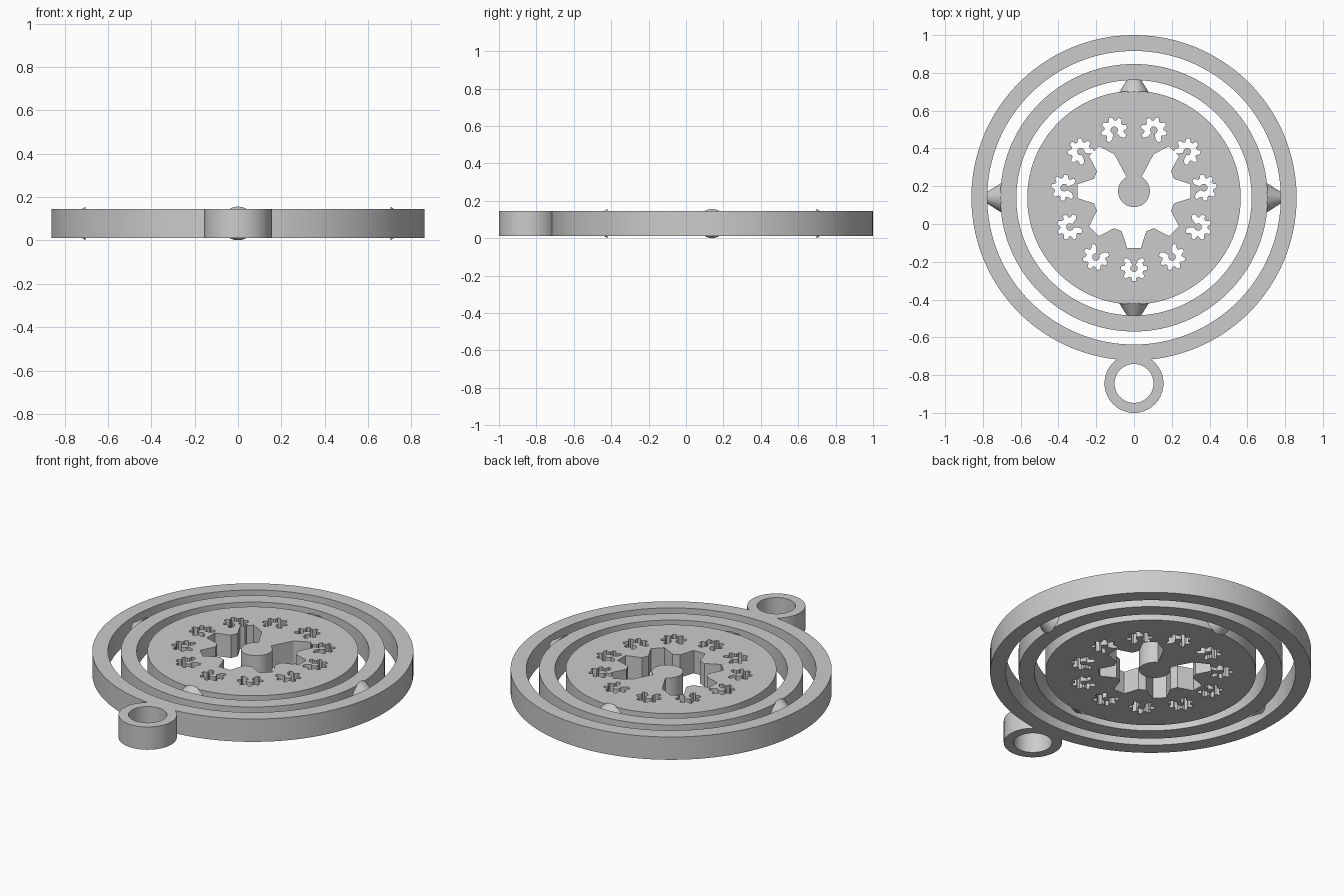
import bpy, bmesh, math
from mathutils import Matrix, Vector

cube = bpy.data.objects.get("Cube")
if cube:
    bpy.data.objects.remove(cube)

BOTTOM, TOP = 0.011, 0.146
MID = (BOTTOM + TOP) / 2
CENTRE = Vector((0, 0.139, 0))

grey = bpy.data.materials.new("plain_grey")
grey.use_nodes = True
grey.diffuse_color = (0.6, 0.6, 0.6, 1)
grey.node_tree.nodes["Principled BSDF"].inputs["Base Color"].default_value = (0.6, 0.6, 0.6, 1)


def make_object(name, bm):
    bmesh.ops.recalc_face_normals(bm, faces=bm.faces[:])
    mesh = bpy.data.meshes.new(name)
    bm.to_mesh(mesh)
    bm.free()
    mesh.materials.append(grey)
    obj = bpy.data.objects.new(name, mesh)
    bpy.context.collection.objects.link(obj)
    return obj


def select_only(obj):
    bpy.ops.object.select_all(action='DESELECT')
    obj.select_set(True)
    bpy.context.view_layer.objects.active = obj


def smooth(obj):
    select_only(obj)
    bpy.ops.object.shade_smooth_by_angle(angle=math.radians(30))


def combine(obj, other, operation):
    """Apply a boolean and discard the helper."""
    mod = obj.modifiers.new(operation, 'BOOLEAN')
    mod.operation = operation
    mod.solver = 'EXACT'
    mod.object = other
    select_only(obj)
    bpy.ops.object.modifier_apply(modifier=mod.name)
    bpy.data.objects.remove(other)


def ring(name, inner, outer, centre, segments=128):
    """Rectangular section turned about the vertical axis."""
    bm = bmesh.new()
    section = [(inner, BOTTOM), (outer, BOTTOM), (outer, TOP), (inner, TOP)]
    loops = []
    for i in range(segments):
        a = math.tau * i / segments
        loops.append([bm.verts.new((centre.x + r * math.cos(a), centre.y + r * math.sin(a), z))
                      for r, z in section])
    for i in range(segments):
        a, b = loops[i], loops[(i + 1) % segments]
        for k in range(4):
            n = (k + 1) % 4
            bm.faces.new((a[k], b[k], b[n], a[n]))
    return make_object(name, bm)


def prism(name, points, low, high):
    bm = bmesh.new()
    face = bm.faces.new([bm.verts.new((p[0], p[1], low)) for p in points])
    moved = bmesh.ops.extrude_face_region(bm, geom=[face])["geom"]
    verts = [v for v in moved if isinstance(v, bmesh.types.BMVert)]
    bmesh.ops.translate(bm, verts=verts, vec=(0, 0, high - low))
    return make_object(name, bm)


def circle(radius, start, end, count):
    return [(radius * math.cos(start + (end - start) * i / count),
             radius * math.sin(start + (end - start) * i / count)) for i in range(count + 1)]


def gear_outline(centre, scale, turn):
    """Eight-tooth gear opening; the tooth at +y gives way to a wedge holding a hub."""
    tip, root, hub = 0.302, 0.222, 0.0845
    polar = []
    for tooth in range(1, 8):
        a = 90 + 45 * tooth
        polar += [(root, a - 17), (tip, a - 7), (tip, a + 7), (root, a + 17)]
    # hub arc, walked back the other way
    steps = 36
    polar += [(hub, 90 - 28 - (360 - 56) * i / steps) for i in range(steps + 1)]
    result = []
    for r, deg in polar:
        a = math.radians(deg) + turn
        result.append((centre.x + scale * r * math.cos(a), centre.y + scale * r * math.sin(a)))
    return result


def pivot_cone(name, direction, base):
    """Pointed pivot lying flat, aimed outwards from the centre."""
    bm = bmesh.new()
    length = 0.122
    turn = Vector((0, 0, 1)).rotation_difference(direction).to_matrix().to_4x4()
    place = Matrix.Translation(CENTRE + Vector((0, 0, MID)) + direction * (base + length / 2))
    bmesh.ops.create_cone(bm, cap_ends=True, segments=64, radius1=0.0775, radius2=0.0005,
                          depth=length, matrix=place @ turn)
    smooth(make_object(name, bm))


# Outer ring with hanging loop
outer_ring = ring("outer_ring", 0.777, 0.861, CENTRE)
loop = ring("hanging_loop", 0.103, 0.156, Vector((0, -0.844, 0)), 64)
combine(outer_ring, loop, 'UNION')
smooth(outer_ring)

# Middle ring
smooth(ring("middle_ring", 0.623, 0.708, CENTRE))

# Central disc with one large and eleven small gear openings
rim = circle(0.565, 0, math.tau, 128)[:-1]
disc = prism("gear_disc", [(x, y + CENTRE.y) for x, y in rim], BOTTOM, TOP)
openings = [(Vector((0, 0.174, 0)), 1, 0)]
for i in range(11):
    a = -math.pi / 2 + math.tau * i / 11
    spot = CENTRE + Vector((math.cos(a), math.sin(a), 0)) * 0.373
    openings.append((spot, 0.23, a + math.pi / 2))
for spot, scale, turn in openings:
    cutter = prism("gear_cutter", gear_outline(spot, scale, turn), BOTTOM - 0.1, TOP + 0.1)
    cutter.hide_render = True
    combine(disc, cutter, 'DIFFERENCE')
smooth(disc)

# Pivots: disc to middle ring along y, middle ring to outer ring along x
for sign, side in ((1, "back"), (-1, "front")):
    pivot_cone("disc_pivot_" + side, Vector((0, sign, 0)), 0.56)
for sign, side in ((1, "left"), (-1, "right")):
    pivot_cone("ring_pivot_" + side, Vector((sign, 0, 0)), 0.703)
